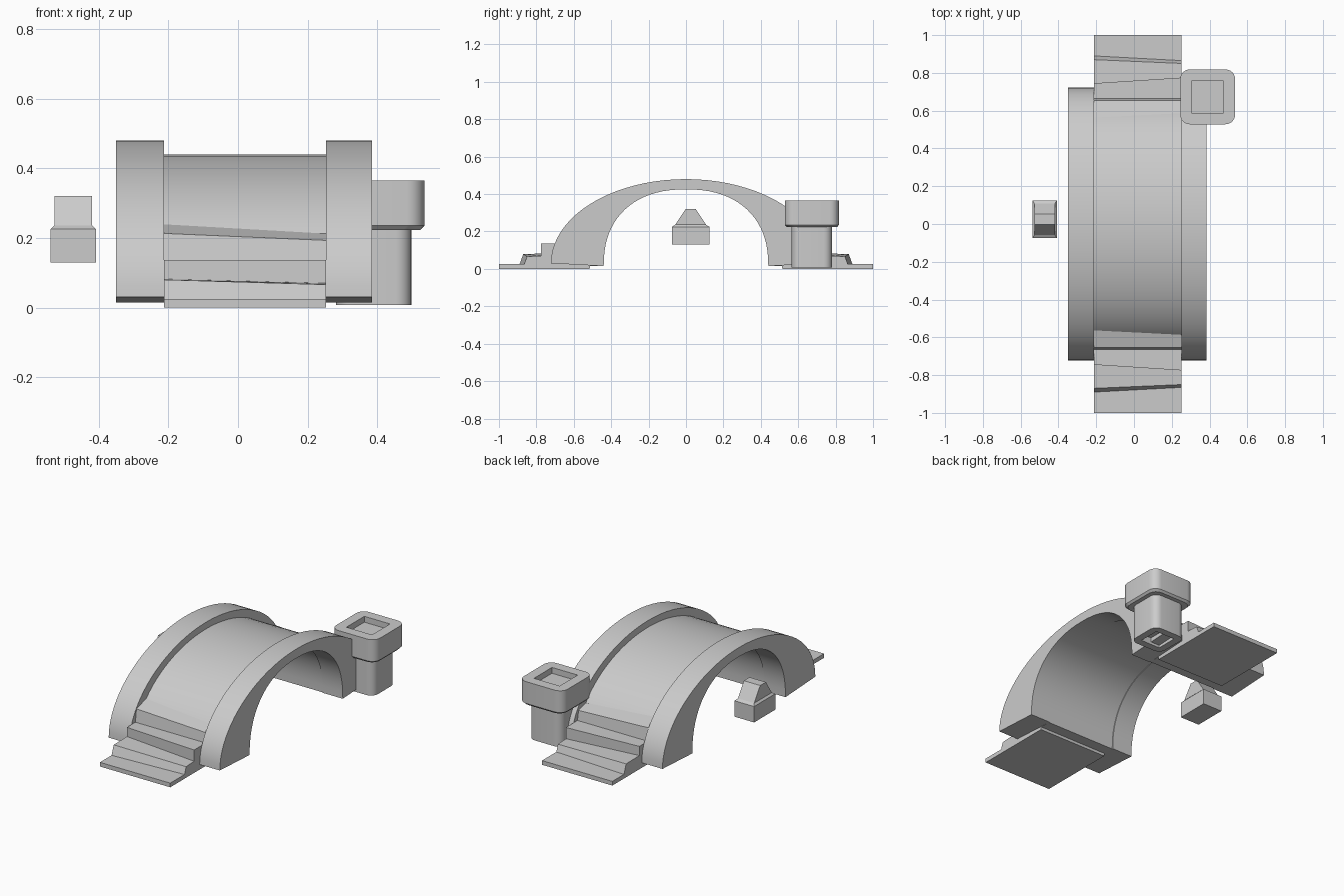
import bpy, bmesh, math

if "Cube" in bpy.data.objects:
    bpy.data.objects.remove(bpy.data.objects["Cube"])


def make_object(name, verts, faces, smooth=False):
    mesh = bpy.data.meshes.new(name)
    mesh.from_pydata(verts, [], faces)
    bm = bmesh.new()
    bm.from_mesh(mesh)
    bmesh.ops.recalc_face_normals(bm, faces=bm.faces)
    bm.to_mesh(mesh)
    bm.free()
    ob = bpy.data.objects.new(name, mesh)
    bpy.context.collection.objects.link(ob)
    if smooth:
        bpy.ops.object.select_all(action='DESELECT')
        ob.select_set(True)
        bpy.context.view_layer.objects.active = ob
        bpy.ops.object.shade_smooth_by_angle(angle=math.radians(30))
    return ob


def loft(name, rings, capped=True, smooth=False):
    """Skin between equal-length rings; uncapped lofts close end to end."""
    n, m = len(rings[0]), len(rings)
    verts = [v for r in rings for v in r]
    faces = []
    for k in range(m - 1 if capped else m):
        a, b = k * n, ((k + 1) % m) * n
        faces += [(a + i, a + (i + 1) % n, b + (i + 1) % n, b + i) for i in range(n)]
    if capped:
        faces += [tuple(range(n)), tuple(range((m - 1) * n, m * n))]
    return make_object(name, verts, faces, smooth)


def curve(ry, rz, base, power=2.0, n=40):
    pts = []
    for i in range(n + 1):
        t = math.pi * i / n
        c, s = math.cos(t), max(0.0, math.sin(t))
        pts.append((math.copysign(abs(c) ** (2 / power), c) * ry,
                    base + (rz - base) * s ** (2 / power)))
    return pts


def arch(name, x0, x1, outer, inner):
    rings = [[(x, *p) for x, p in ((x0, o), (x1, o), (x1, i), (x0, i))]
             for o, i in zip(outer, inner)]
    return loft(name, rings, smooth=True)


# Arched parapets and the lower walking deck between them
inner = curve(0.44, 0.425, 0.015, 2.3)
rim = curve(0.722, 0.48, 0.03)
arch("left_parapet", -0.35, -0.213, rim, inner)
arch("right_parapet", 0.252, 0.385, rim, inner)
arch("deck", -0.213, 0.252, curve(0.66, 0.44, 0.02), curve(0.445, 0.428, 0.015, 2.3))

# Worn, skewed stairs: same profile sampled at the two sides, mirrored front/back
left_profile = [(1.0, 0), (1.0, 0.025), (0.89, 0.025), (0.87, 0.08), (0.745, 0.082),
                (0.745, 0.137), (0.665, 0.137), (0.655, 0.213), (0.56, 0.24),
                (0.525, 0.255), (0.5, 0.25), (0.515, 0)]
right_profile = [(1.0, 0), (1.0, 0.025), (0.865, 0.025), (0.85, 0.066), (0.775, 0.07),
                 (0.775, 0.137), (0.665, 0.137), (0.655, 0.193), (0.56, 0.22),
                 (0.525, 0.235), (0.5, 0.23), (0.515, 0)]
for side, name in ((-1, "front_stairs"), (1, "back_stairs")):
    loft(name, [[(x, side * y, z) for y, z in prof]
                for x, prof in ((-0.213, left_profile), (0.252, right_profile))])


def rounded_square(half, radius, z, cx=0.39, cy=0.673, steps=6):
    pts = []
    for q, (sx, sy) in enumerate(((1, 1), (-1, 1), (-1, -1), (1, -1))):
        for i in range(steps + 1):
            a = math.pi / 2 * (q + i / steps)
            pts.append((cx + sx * (half - radius) + radius * math.cos(a),
                        cy + sy * (half - radius) + radius * math.sin(a), z))
    return pts


# Corner post: rounded shaft and head with square sockets in both ends
post = [(0.065, 0.001, 0.05), (0.065, 0.001, 0.008), (0.108, 0.045, 0.008),
        (0.108, 0.045, 0.223), (0.134, 0.05, 0.223), (0.145, 0.05, 0.235),
        (0.145, 0.05, 0.365), (0.085, 0.001, 0.365), (0.085, 0.001, 0.33)]
loft("corner_post", [rounded_square(h, r, z) for h, r, z in post], smooth=True)

# Small side lantern with a tapering roof
lantern = [(0.065, -0.075, 0.125, 0.13), (0.065, -0.075, 0.125, 0.225),
           (0.054, -0.058, 0.108, 0.236), (0.054, -0.002, 0.052, 0.32)]
loft("lantern", [[(-0.473 - h, y0, z), (-0.473 + h, y0, z),
                  (-0.473 + h, y1, z), (-0.473 - h, y1, z)] for h, y0, y1, z in lantern])
